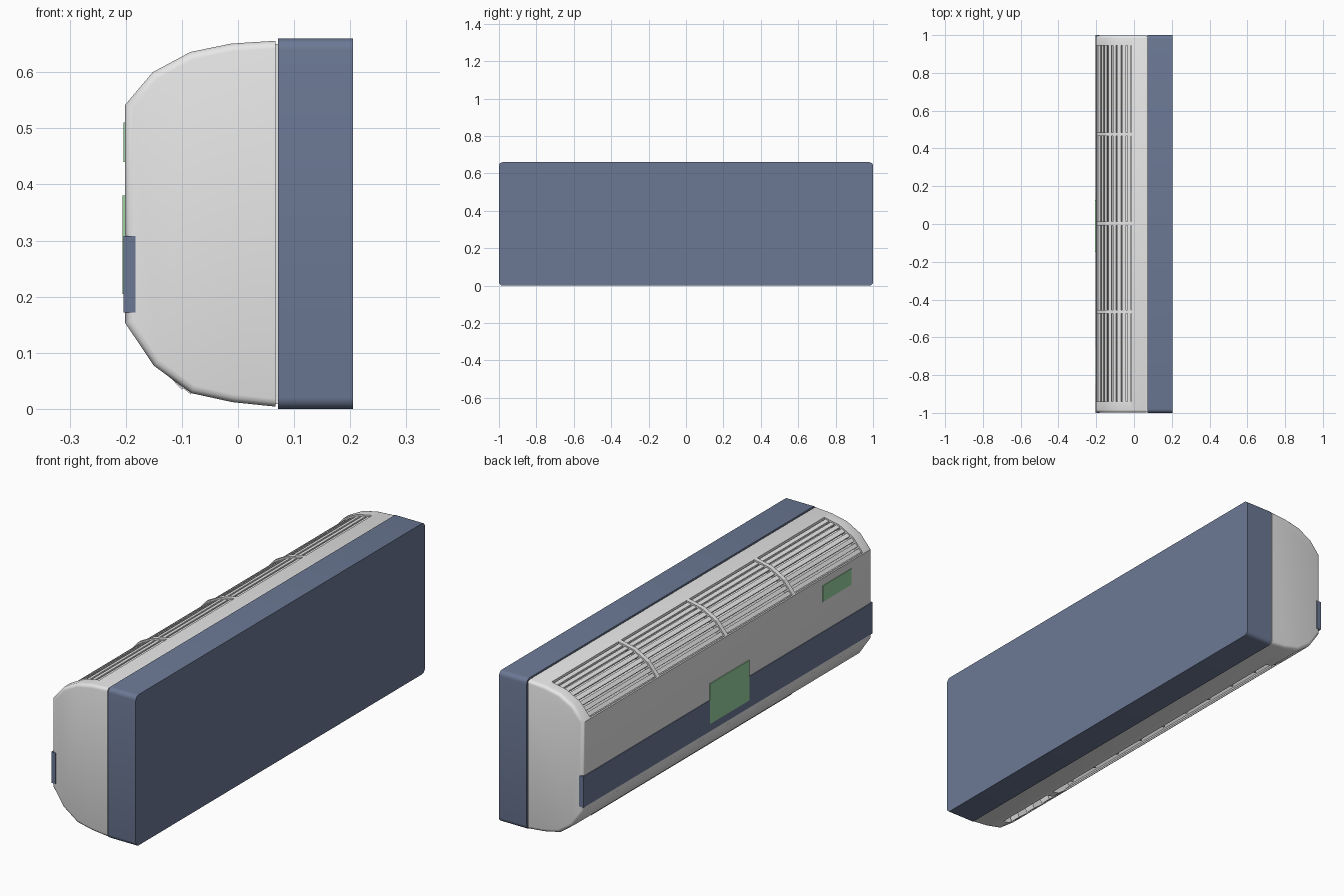
import bpy, bmesh, math
from mathutils import Vector

cube = bpy.data.objects.get("Cube")
if cube:
    bpy.data.objects.remove(cube, do_unlink=True)


def material(name, rgb):
    m = bpy.data.materials.new(name)
    m.use_nodes = True
    m.diffuse_color = (*rgb, 1)
    m.node_tree.nodes["Principled BSDF"].inputs["Base Color"].default_value = (*rgb, 1)
    return m


GREY = material("light_grey", (0.8, 0.8, 0.8))
BLUE = material("slate_blue", (0.148, 0.19, 0.30))
GREEN = material("display_green", (0.33, 0.66, 0.36))


def finish(name, bm, mat, smooth=False):
    bmesh.ops.recalc_face_normals(bm, faces=bm.faces)
    me = bpy.data.meshes.new(name)
    bm.to_mesh(me)
    bm.free()
    me.materials.append(mat)
    ob = bpy.data.objects.new(name, me)
    bpy.context.collection.objects.link(ob)
    if smooth:
        bpy.ops.object.select_all(action="DESELECT")
        ob.select_set(True)
        bpy.context.view_layer.objects.active = ob
        bpy.ops.object.shade_smooth_by_angle(angle=math.radians(35))
    return ob


def prism_mesh(points, y0, y1):
    """Closed x-z outline swept along y."""
    bm = bmesh.new()
    face = bm.faces.new([bm.verts.new((x, y0, z)) for x, z in points])
    geo = bmesh.ops.extrude_face_region(bm, geom=[face])["geom"]
    for v in geo:
        if isinstance(v, bmesh.types.BMVert):
            v.co.y = y1
    return bm


def prism(name, points, y0, y1, mat=GREY):
    return finish(name, prism_mesh(points, y0, y1), mat)


def box(name, x, y, z, mat):
    pts = [(x[0], z[0]), (x[1], z[0]), (x[1], z[1]), (x[0], z[1])]
    return prism(name, pts, y[0], y[1], mat)


def band(path, centre, inner, outer):
    """Outline between two scaled copies of a path."""
    c = Vector(centre)
    scaled = lambda f: [c + (Vector(p) - c) * f for p in path]
    return scaled(outer) + scaled(inner)[::-1]


def sample(path, t):
    """Point at fraction t of a path with near-equal segments."""
    n = len(path) - 1
    i = min(int(t * n), n - 1)
    return Vector(path[i]).lerp(Vector(path[i + 1]), t * n - i)


def cut(target, cutter):
    cutter.hide_render = True
    cutter.hide_viewport = True
    mod = target.modifiers.new("opening", "BOOLEAN")
    mod.operation = "DIFFERENCE"
    mod.solver = "EXACT"
    mod.object = cutter


# Curved casing with softened ends
top_arc = [(-0.197, 0.546), (-0.152, 0.60), (-0.085, 0.636), (-0.012, 0.651)]
bottom_arc = [(-0.15, 0.077), (-0.083, 0.028), (-0.01, 0.012)]
outline = [(0.067, 0.656), *top_arc[:0:-1], (-0.201, 0.542), (-0.201, 0.153),
           *bottom_arc, (0.067, 0.004)]
bm = prism_mesh(outline, -0.998, 0.998)
rims = [e for e in bm.edges
        if abs(e.verts[0].co.y - e.verts[1].co.y) < 0.01
        and min(v.co.x for v in e.verts) < 0.06]
bmesh.ops.bevel(bm, geom=rims, offset=0.014, segments=3, profile=0.5, affect="EDGES")
casing = finish("casing", bm, GREY, smooth=True)

# Seam and rear housing with rounded corners
box("seam", (0.06, 0.08), (-0.992, 0.992), (0.009, 0.65), GREY)
bm = bmesh.new()
bmesh.ops.create_cube(bm, size=1)
for v in bm.verts:
    v.co = (0.138 + v.co.x * 0.134, v.co.y * 2, 0.33 + v.co.z * 0.66)
corners = [e for e in bm.edges if abs(e.verts[0].co.x - e.verts[1].co.x) > 0.1]
bmesh.ops.bevel(bm, geom=corners, offset=0.02, segments=4, profile=0.5, affect="EDGES")
finish("rear_housing", bm, BLUE, smooth=True)

# Intake grille: recess, slats and cross ribs
TOP_C = (0.0, 0.40)
cut(casing, prism("grille_cutter", band(top_arc, TOP_C, 0.88, 1.2), -0.94, 0.945))
SLATS = 8
for i in range(SLATS):
    path = [sample(top_arc, (i + s) / SLATS) for s in (0.16, 0.84)]
    prism(f"grille_slat_{i + 1}", band(path, TOP_C, 0.94, 0.975), -0.945, 0.95)
for i, y in enumerate((-0.465, 0.003, 0.475)):
    prism(f"grille_rib_{i + 1}", band(top_arc, TOP_C, 0.87, 1.0), y - 0.01, y + 0.01)

# Air outlet and side bay in the lower curve
LOW_C = (0.0, 0.25)
outlet = [(-0.147, 0.079), (-0.083, 0.028), (-0.05, 0.021)]
cut(casing, prism("outlet_cutter", band(outlet, LOW_C, 0.8, 1.2), -0.6, 0.82))
cut(casing, prism("bay_cutter", band(outlet, LOW_C, 0.87, 1.2), -0.93, -0.64))

# Outlet flap, guide vanes and bay catches
flap = [(-0.145, 0.082), (-0.139, 0.086), (-0.097, 0.04), (-0.1, 0.034)]
prism("outlet_flap", flap, -0.58, 0.8)
vane = band(outlet[1:], LOW_C, 0.82, 0.95)
for i in range(9):
    y = -0.5 + i * 0.152
    prism(f"guide_vane_{i + 1}", vane, y - 0.004, y + 0.004)
for i, y in enumerate((-0.89, -0.79, -0.69)):
    prism(f"bay_catch_{i + 1}", band(outlet[:2], LOW_C, 0.85, 1.01), y - 0.025, y + 0.025)

# Front trim band and display plates
box("trim_band", (-0.204, -0.183), (-1, 1), (0.172, 0.308), BLUE)
box("main_display", (-0.2055, -0.199), (-0.147, 0.126), (0.205, 0.38), GREEN)
box("small_display", (-0.204, -0.199), (-0.853, -0.657), (0.44, 0.51), GREEN)
